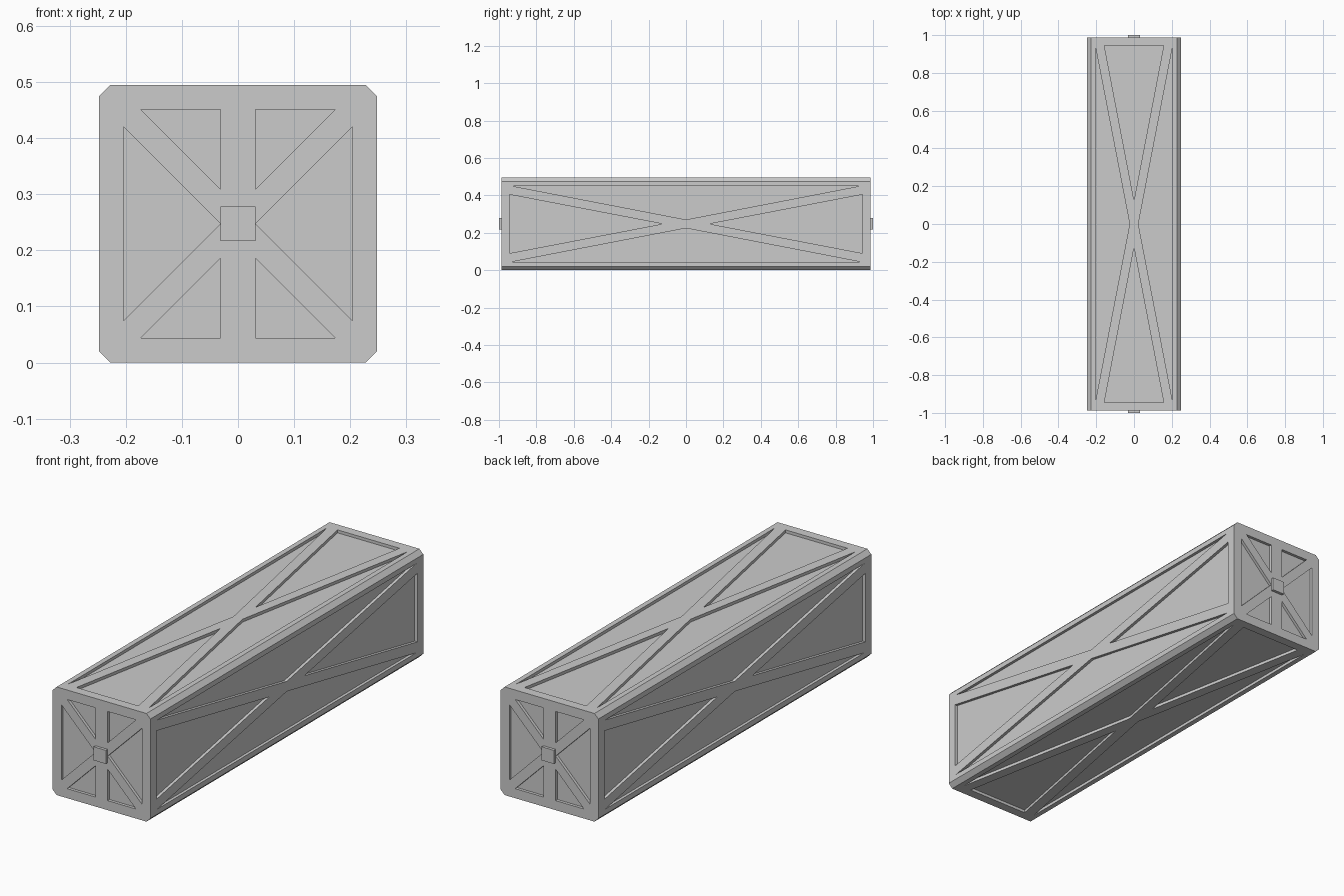
import bpy, bmesh
from math import radians
from mathutils import Matrix, Vector

if "Cube" in bpy.data.objects:
    bpy.data.objects.remove(bpy.data.objects["Cube"])

HALF = 0.2475      # half width / height of the case
END = 0.987        # half length of the case
CHAMFER = 0.02
DEPTH = 0.0135     # depth of the triangular recesses
CENTRE = Matrix.Translation((0, 0, HALF))


def prism(bm, points, low, high, matrix):
    """Extrude a flat outline from low to high along local z."""
    bottom = [bm.verts.new(matrix @ Vector((u, v, low))) for u, v in points]
    top = [bm.verts.new(matrix @ Vector((u, v, high))) for u, v in points]
    bm.faces.new(bottom[::-1])
    bm.faces.new(top)
    n = len(points)
    for i in range(n):
        j = (i + 1) % n
        bm.faces.new((bottom[i], bottom[j], top[j], top[i]))


def finish(bm, name):
    bmesh.ops.recalc_face_normals(bm, faces=bm.faces[:])
    mesh = bpy.data.meshes.new(name)
    bm.to_mesh(mesh)
    bm.free()
    obj = bpy.data.objects.new(name, mesh)
    bpy.context.collection.objects.link(obj)
    return obj


# Local frames: z points out of each end or long side
ends = [CENTRE @ Matrix.Rotation(radians(a), 4, 'Z') @ Matrix.Rotation(radians(90), 4, 'X')
        for a in (0, 180)]
sides = [CENTRE @ Matrix.Rotation(radians(a), 4, 'Y') for a in (0, 90, 180, 270)]

# Case: long box with chamfered long edges
c = HALF - CHAMFER
outline = [(-c, -HALF), (c, -HALF), (HALF, -c), (HALF, c),
           (c, HALF), (-c, HALF), (-HALF, c), (-HALF, -c)]
bm = bmesh.new()
prism(bm, outline, -END, END, ends[0])
case = finish(bm, "case")

# Recess cutters: triangles between the braces
bm = bmesh.new()
for frame in sides:
    for s in (-1, 1):
        prism(bm, [(-0.157, s * 0.944), (0.157, s * 0.944), (0, s * 0.126)],
              HALF - DEPTH, HALF + 0.02, frame)
        prism(bm, [(s * 0.204, -0.937), (s * 0.204, 0.937), (s * 0.023, 0)],
              HALF - DEPTH, HALF + 0.02, frame)
for frame in ends:
    for s in (-1, 1):
        prism(bm, [(s * 0.204, -0.173), (s * 0.204, 0.173), (s * 0.031, 0)],
              END - DEPTH, END + 0.02, frame)
        for t in (-1, 1):
            prism(bm, [(s * 0.174, t * 0.204), (s * 0.031, t * 0.204), (s * 0.031, t * 0.061)],
                  END - DEPTH, END + 0.02, frame)
cutter = finish(bm, "recess_cutter")
cutter.hide_render = True

mod = case.modifiers.new("recesses", 'BOOLEAN')
mod.operation = 'DIFFERENCE'
mod.solver = 'EXACT'
mod.object = cutter
bpy.context.view_layer.update()
carved = bpy.data.meshes.new_from_object(case.evaluated_get(bpy.context.evaluated_depsgraph_get()))
case.modifiers.clear()
case.data = carved
bpy.data.objects.remove(cutter)

# Square latch block on each end
for name, frame in zip(("front_latch", "back_latch"), ends):
    k = 0.031
    bm = bmesh.new()
    prism(bm, [(-k, -k), (k, -k), (k, k), (-k, k)], END - DEPTH, 1.0, frame)
    finish(bm, name)
